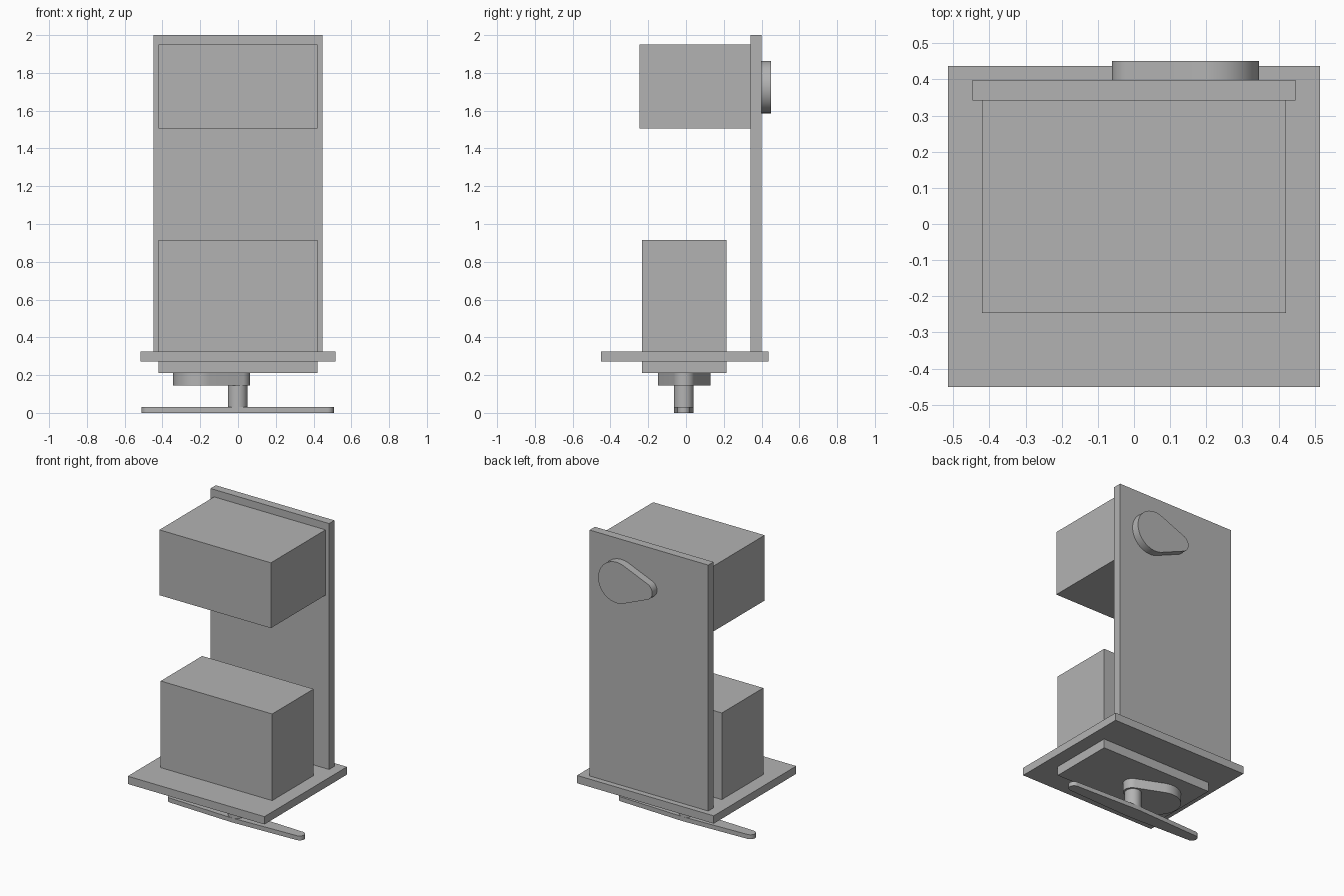
import bpy
import bmesh
from math import acos, cos, sin, pi, radians
from mathutils import Matrix, Vector

cube = bpy.data.objects.get("Cube")
if cube:
    bpy.data.objects.remove(cube, do_unlink=True)

grey = bpy.data.materials.new("neutral grey")
grey.use_nodes = True
grey.diffuse_color = (0.45, 0.45, 0.45, 1)
grey.node_tree.nodes["Principled BSDF"].inputs["Base Color"].default_value = grey.diffuse_color


def finish(name, bm, smooth=False):
    bmesh.ops.recalc_face_normals(bm, faces=bm.faces)
    mesh = bpy.data.meshes.new(name)
    bm.to_mesh(mesh)
    bm.free()
    mesh.materials.append(grey)
    obj = bpy.data.objects.new(name, mesh)
    bpy.context.collection.objects.link(obj)
    if smooth:
        bpy.ops.object.select_all(action="DESELECT")
        obj.select_set(True)
        bpy.context.view_layer.objects.active = obj
        bpy.ops.object.shade_smooth_by_angle(angle=radians(30))
    return obj


def box(name, x, y, z):
    bm = bmesh.new()
    low, high = Vector((x[0], y[0], z[0])), Vector((x[1], y[1], z[1]))
    place = Matrix.Translation((low + high) / 2) @ Matrix.Diagonal((high - low).to_4d())
    bmesh.ops.create_cube(bm, size=1, matrix=place)
    return finish(name, bm)


def arc(cx, radius, start, end, steps=24):
    angles = [start + (end - start) * i / steps for i in range(steps + 1)]
    return [(cx + radius * cos(a), radius * sin(a)) for a in angles]


def extrude(name, outline, depth, matrix):
    bm = bmesh.new()
    face = bm.faces.new([bm.verts.new((x, y, 0)) for x, y in outline])
    ext = bmesh.ops.extrude_face_region(bm, geom=[face], use_keep_orig=True)
    top = [v for v in ext["geom"] if isinstance(v, bmesh.types.BMVert)]
    bmesh.ops.translate(bm, verts=top, vec=(0, 0, depth))
    bmesh.ops.transform(bm, matrix=matrix, verts=bm.verts)
    return finish(name, bm, smooth=True)


def teardrop(big, small, distance):
    # Big round end at the origin, small round end along +x, joined by tangents
    t = acos((big - small) / distance)
    return arc(0, big, t, 2 * pi - t, 40) + arc(distance, small, -t, t)


# Structure
box("base_plate", (-0.515, 0.515), (-0.451, 0.437), (0.272, 0.325))
box("back_panel", (-0.447, 0.447), (0.342, 0.399), (0.325, 2.0))

# Motor bodies; the lower one passes through the base plate
box("upper_motor", (-0.42, 0.42), (-0.246, 0.342), (1.505, 1.95))
box("lower_motor", (-0.42, 0.42), (-0.232, 0.214), (0.21, 0.915))

# Gear covers on the output sides
cover = teardrop(0.139, 0.058, 0.21)
extrude("lower_gear_cover", cover, 0.066, Matrix.Translation((-0.205, -0.01, 0.145)))
facing_back = Matrix.Translation((0.207, 0.399, 1.725)) @ Matrix.Rotation(pi / 2, 4, "X") \
    @ Matrix.Rotation(pi, 4, "Y")
extrude("upper_gear_cover", cover, 0.052, facing_back)

# Output shaft and two-armed horn, tapering towards rounded tips
axis = Matrix.Translation((-0.002, -0.012, 0))
extrude("output_shaft", arc(0, 0.052, 0, 2 * pi, 48)[:-1], 0.145, axis)
hub, tip, reach = 0.052, 0.034, 0.475
t = acos((hub - tip) / reach)
horn = (arc(reach, tip, -t, t) + arc(0, hub, t, pi - t, 4)
        + arc(-reach, tip, pi - t, pi + t) + arc(0, hub, pi + t, 2 * pi - t, 4))
extrude("output_horn", horn, 0.03, axis)
